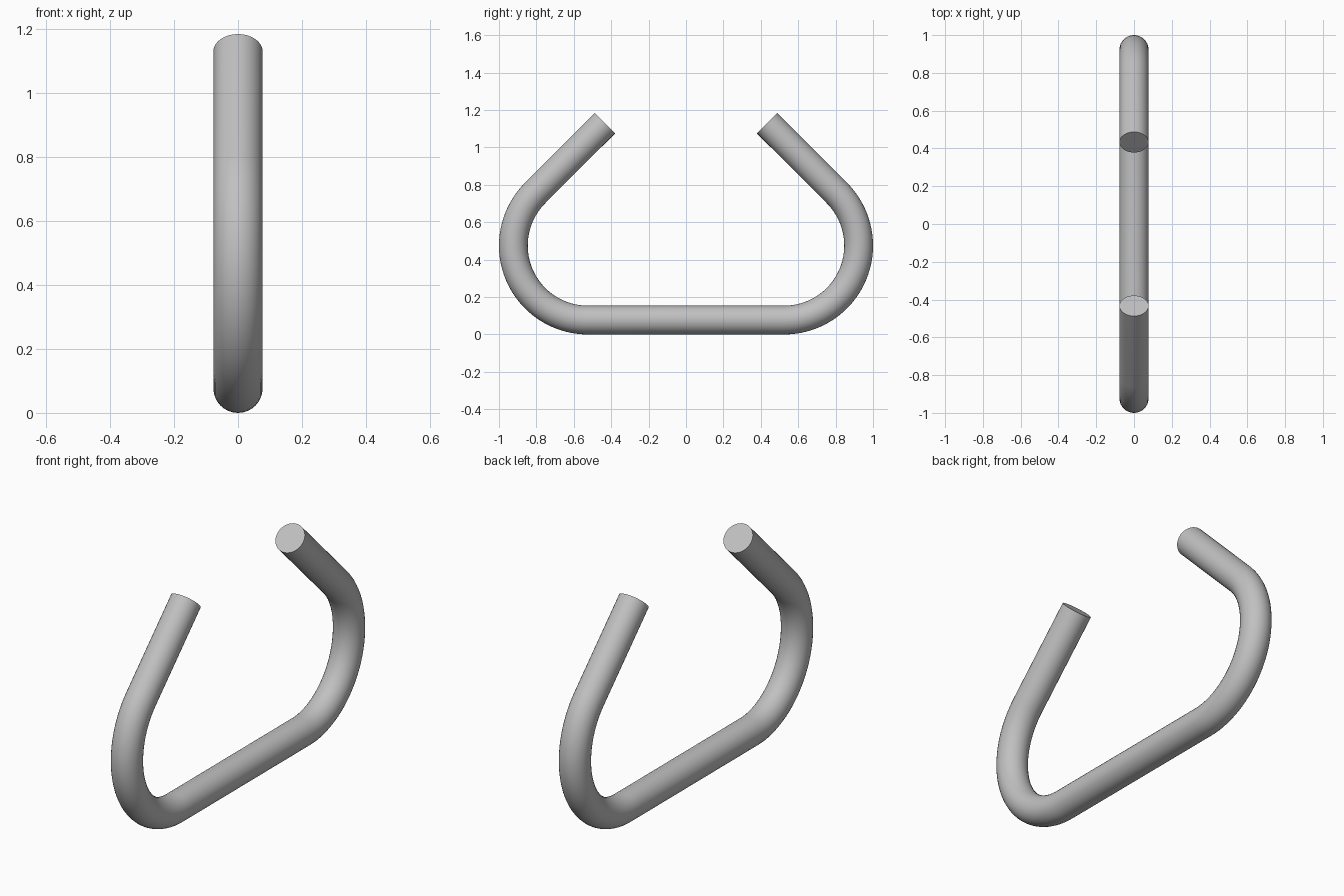
import bpy
import math

cube = bpy.data.objects.get("Cube")
if cube:
    bpy.data.objects.remove(cube, do_unlink=True)

TUBE = 0.077        # tube radius
BEND = 0.398        # bend radius along the centre line
BEND_Y = 0.525      # bend centre
TIP_Y = 0.433       # centre of the open end
STEPS = 36

# Plain grey metal
grey = bpy.data.materials.new("grey_metal")
grey.use_nodes = True
colour = (0.53, 0.53, 0.53, 1)
grey.diffuse_color = colour
grey.node_tree.nodes["Principled BSDF"].inputs["Base Color"].default_value = colour

# Half of the centre line: bottom bar, bend, then a straight arm at 45 degrees
half = []
for i in range(STEPS + 1):
    a = math.radians(-90 + 135 * i / STEPS)
    half.append((BEND_Y + BEND * math.cos(a), TUBE + BEND + BEND * math.sin(a)))
end_y, end_z = half[-1]
half.append((TIP_Y, end_z + end_y - TIP_Y))
path = [(-y, z) for y, z in reversed(half)] + half

# Round tube swept along the mirrored path
curve = bpy.data.curves.new("bent_rod", "CURVE")
curve.dimensions = "3D"
curve.bevel_depth = TUBE
curve.bevel_resolution = 14
curve.use_fill_caps = True
spline = curve.splines.new("POLY")
spline.points.add(len(path) - 1)
for point, (y, z) in zip(spline.points, path):
    point.co = (0, y, z, 1)
curve.materials.append(grey)

rod = bpy.data.objects.new("bent_rod", curve)
bpy.context.collection.objects.link(rod)
bpy.ops.object.select_all(action="DESELECT")
rod.select_set(True)
bpy.context.view_layer.objects.active = rod
bpy.ops.object.convert(target="MESH")
bpy.ops.object.shade_smooth_by_angle(angle=math.radians(40))
